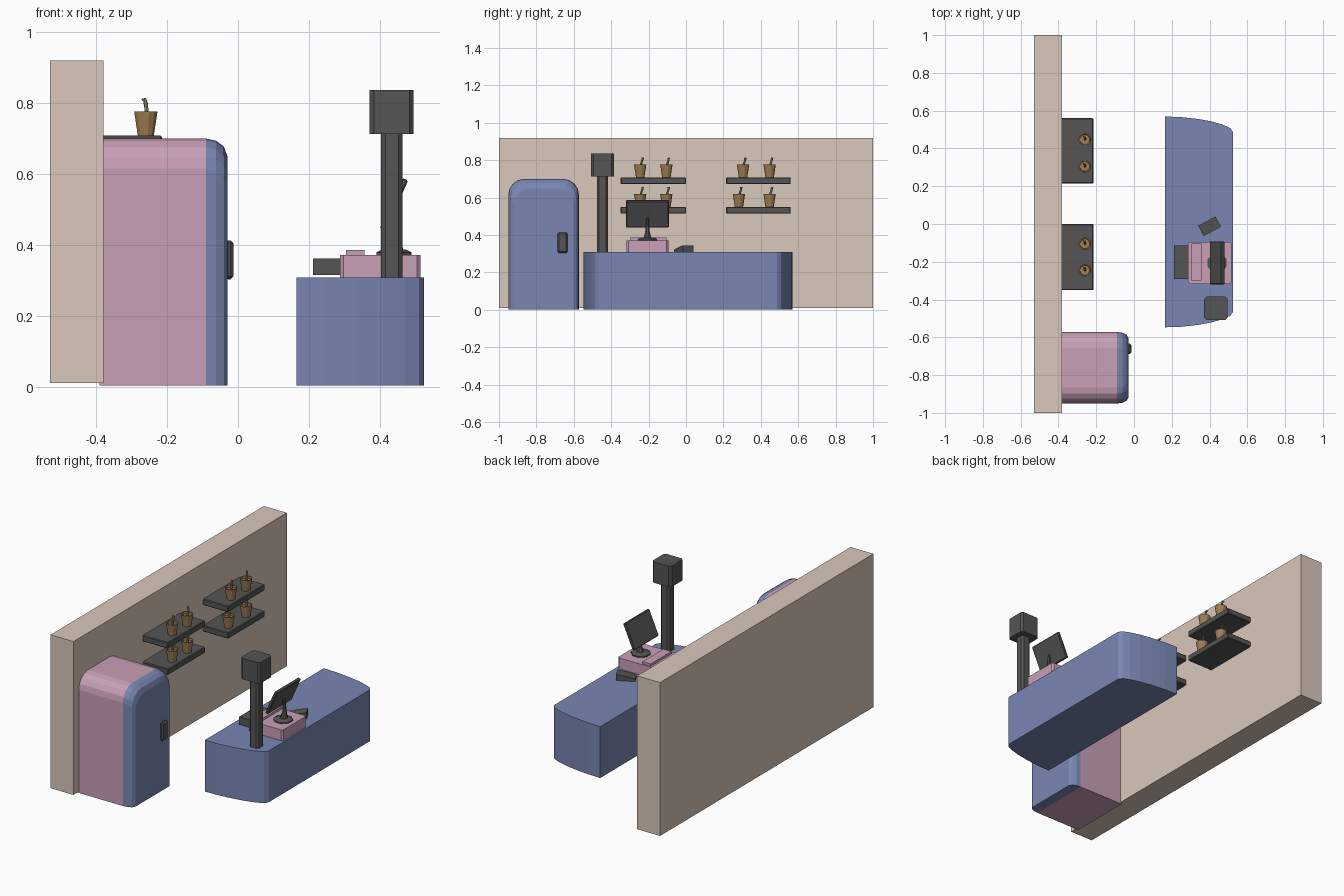
import bpy, bmesh, math
from mathutils import Vector, Matrix

if "Cube" in bpy.data.objects:
    bpy.data.objects.remove(bpy.data.objects["Cube"])


def mat(name, *c):
    m = bpy.data.materials.new(name)
    m.diffuse_color = (*c, 1)
    m.use_nodes = True
    m.node_tree.nodes["Principled BSDF"].inputs["Base Color"].default_value = m.diffuse_color
    return m


PINK = mat("pink", 0.58, 0.35, 0.48)
BLUE = mat("blue", 0.19, 0.24, 0.45)
WALL = mat("plaster", 0.70, 0.58, 0.50)
DARK = mat("dark", 0.09, 0.09, 0.09)
CLAY = mat("clay", 0.35, 0.21, 0.09)
STEM = mat("stem", 0.25, 0.26, 0.13)


def finish(name, bm, m):
    bmesh.ops.recalc_face_normals(bm, faces=bm.faces[:])
    me = bpy.data.meshes.new(name)
    bm.to_mesh(me)
    bm.free()
    me.materials.append(m)
    ob = bpy.data.objects.new(name, me)
    bpy.context.collection.objects.link(ob)
    return ob


def box(name, x, y, z, m, bevel=0, vertical=False, segs=1):
    bm = bmesh.new()
    bmesh.ops.create_cube(bm, size=1)
    for v in bm.verts:
        v.co = Vector([(r[0] + r[1]) / 2 + c * (r[1] - r[0]) for c, r in zip(v.co, (x, y, z))])
    if bevel:
        edges = [e for e in bm.edges if not vertical
                 or abs(e.verts[0].co.z - e.verts[1].co.z) > 1e-4]
        bmesh.ops.bevel(bm, geom=edges, offset=bevel, segments=segs, profile=0.5, affect='EDGES')
    return finish(name, bm, m)


def loft(name, rings, m):
    """Skin equal-length closed rings and cap both ends."""
    bm = bmesh.new()
    vs = [[bm.verts.new(p) for p in r] for r in rings]
    n = len(rings[0])
    for a, b in zip(vs, vs[1:]):
        for i in range(n):
            bm.faces.new((a[i], a[(i + 1) % n], b[(i + 1) % n], b[i]))
    bm.faces.new(vs[0])
    bm.faces.new(vs[-1])
    return finish(name, bm, m)


def circle(x, y, z, r, n):
    return [(x + r * math.cos(math.tau * (i + .5) / n), y + r * math.sin(math.tau * (i + .5) / n), z)
            for i in range(n)]


# Wall
box("wall", (-0.53, -0.38), (-1, 1), (0.01, 0.92), WALL)


# Fridge: arched section, with the door rounding over at the front
def arch(x, iy, iz, r=0.085, z0=0.003):
    y0, y1, top = -0.95 + iy, -0.572 - iy, 0.70 - iz
    pts = [(x, y0, z0), (x, y1, z0)]
    for cy, start in ((y1 - r, 0), (y0 + r, 90)):
        for k in range(5):
            a = math.radians(start + k * 22.5)
            pts.append((x, cy + r * math.cos(a), top - r + r * math.sin(a)))
    return pts


loft("fridge_body", [arch(-0.39, 0, 0), arch(-0.09, 0, 0)], PINK)
loft("fridge_door", [arch(-0.09, 0, 0), arch(-0.062, 0.003, 0.006),
                     arch(-0.040, 0.014, 0.022), arch(-0.030, 0.030, 0.05)], BLUE)
box("fridge_handle", (-0.036, -0.013), (-0.687, -0.633), (0.303, 0.413), DARK, 0.008)

# Wall shelves
for i, (y0, y1) in enumerate(((-0.35, 0.0), (0.215, 0.56))):
    for j, (z0, z1) in enumerate(((0.515, 0.551), (0.672, 0.708))):
        box(f"shelf_{i}_{j}", (-0.385, -0.215), (y0, y1), (z0, z1), DARK, 0.004)


# Potted plants
def plant(i, y, z):
    x = -0.26
    loft(f"pot_{i}", [circle(x, y, z, 0.023, 12), circle(x, y, z + 0.07, 0.034, 12),
                      circle(x, y, z + 0.07, 0.028, 12), circle(x, y, z + 0.058, 0.026, 12)], CLAY)
    path = [(0, 0, .056), (0.002, 0.005, .075), (0, 0.011, .092),
            (-0.003, 0.012, .104), (-0.010, 0.018, .104)]
    radii = (0.006, 0.006, 0.006, 0.006, 0.003)
    rings = []
    for k, p in enumerate(path):
        d = Vector(path[min(k + 1, 4)]) - Vector(path[max(k - 1, 0)])
        q = d.to_track_quat('Z', 'Y')
        rings.append([Vector((x, y, z)) + Vector(p) + q @ Vector(c)
                      for c in circle(0, 0, 0, radii[k], 6)])
    loft(f"sprout_{i}", rings, STEM)


spots = [(y, 0.706) for y in (-0.245, -0.105, 0.305, 0.447)]
spots += [(y, 0.549) for y in (-0.245, -0.105, 0.283, 0.447)]
for i, (y, z) in enumerate(spots):
    plant(i, y, z)

# Counter with curved ends
half = [(0.165, 0.558), (0.25, 0.555), (0.34, 0.545), (0.41, 0.532),
        (0.47, 0.515), (0.51, 0.497), (0.525, 0.475)]
outline = [(x, 0.011 + h) for x, h in half] + [(x, 0.011 - h) for x, h in reversed(half)]
loft("counter", [[(x, y, z) for x, y in outline] for z in (0.003, 0.308)], BLUE)

# Pole with box head
box("pole", (0.404, 0.464), (-0.477, -0.417), (0.305, 0.715), DARK, 0.012, True)
box("pole_head", (0.371, 0.495), (-0.507, -0.385), (0.713, 0.837), DARK, 0.012, True)

# Till
box("till_base", (0.287, 0.515), (-0.318, -0.094), (0.305, 0.372), PINK, 0.01, True)
box("till_keyboard", (0.304, 0.357), (-0.298, -0.103), (0.368, 0.386), PINK)
box("till_drawer", (0.211, 0.29), (-0.29, -0.115), (0.315, 0.361), DARK)

# Tilted screen on a stand
loft("stand_foot", [circle(0.44, -0.206, 0.371, 0.054, 8), circle(0.44, -0.206, 0.379, 0.054, 8),
                    circle(0.44, -0.206, 0.387, 0.036, 8)], DARK)
loft("stand_neck", [circle(0.445, -0.206, 0.385, 0.022, 8), circle(0.45, -0.206, 0.42, 0.013, 8),
                    circle(0.448, -0.206, 0.495, 0.006, 8)], DARK)
screen = box("screen", (-0.009, 0.009), (-0.114, 0.114), (-0.078, 0.078), DARK, 0.004)
screen.data.transform(Matrix.Translation((0.440, -0.206, 0.514)) @ Matrix.Rotation(math.radians(24), 4, 'Y'))

# Card terminal: wedge turned on the counter
wedge = [(-0.052, 0.305), (0.052, 0.305), (0.052, 0.345), (0.02, 0.34), (-0.052, 0.322)]
term = loft("card_terminal", [[(x, y, z) for x, z in wedge] for y in (-0.031, 0.031)], DARK)
term.data.transform(Matrix.Translation((0.40, -0.012, 0)) @ Matrix.Rotation(math.radians(28), 4, 'Z'))
